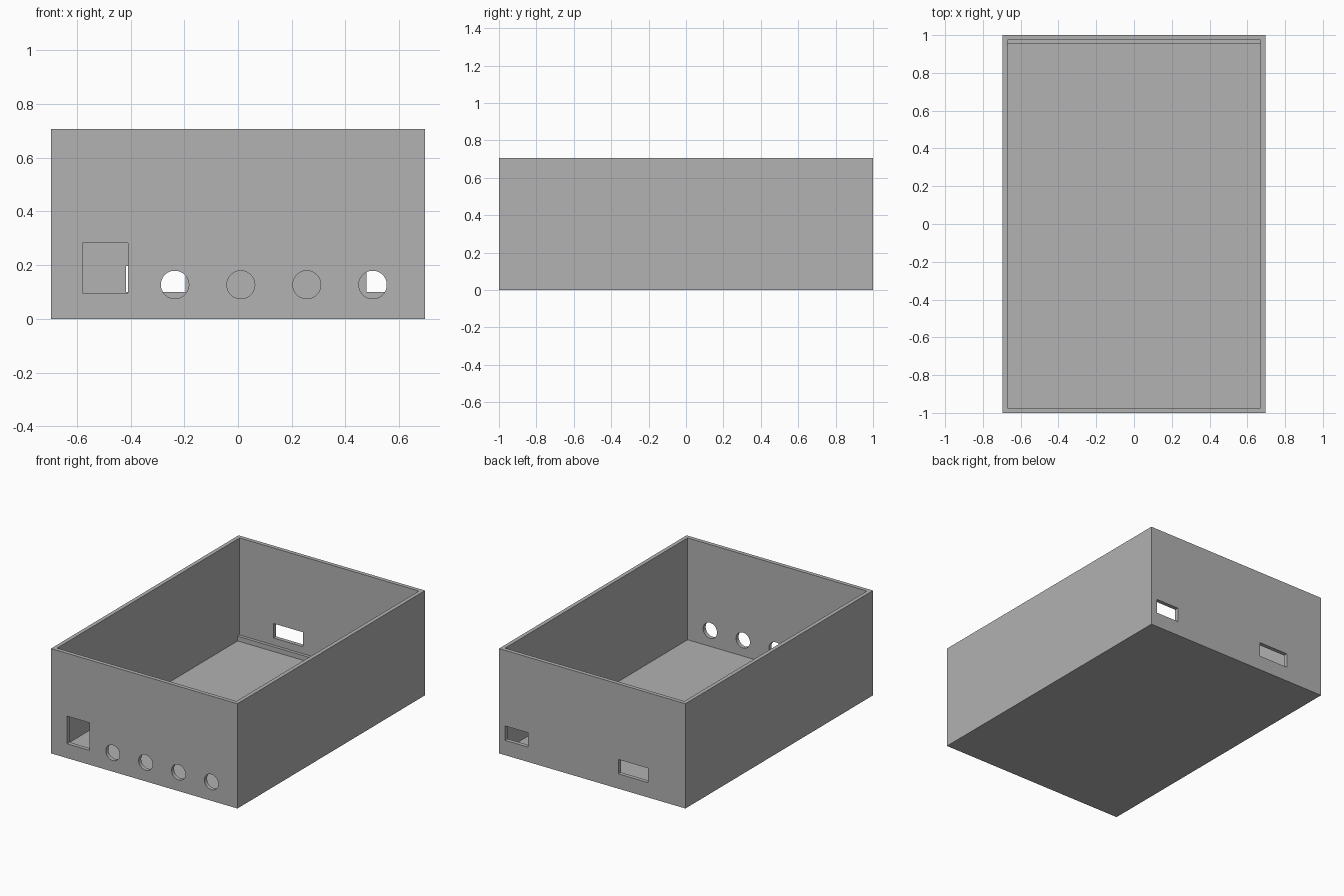
import bpy
import math
from mathutils import Matrix

default = bpy.data.objects.get("Cube")
if default:
    bpy.data.objects.remove(default, do_unlink=True)

# Overall dimensions
HALF_X, HALF_Y, HEIGHT = 0.696, 1.0, 0.707
WALL, FLOOR = 0.027, 0.02

grey = bpy.data.materials.new("plain_grey")
grey.use_nodes = True
colour = (0.445, 0.445, 0.445, 1)
grey.diffuse_color = colour
grey.node_tree.nodes["Principled BSDF"].inputs["Base Color"].default_value = colour


def box(name, x, y, z):
    """Box from (min, max) ranges on each axis."""
    bpy.ops.mesh.primitive_cube_add(size=1)
    ob = bpy.context.object
    ob.name = name
    size = [r[1] - r[0] for r in (x, y, z)]
    mid = [(r[0] + r[1]) / 2 for r in (x, y, z)]
    ob.data.transform(Matrix.Translation(mid) @ Matrix.Diagonal((*size, 1)))
    ob.data.materials.append(grey)
    return ob


def round_cutter(name, x, y, z, radius):
    """Cylinder lying along the y axis."""
    bpy.ops.mesh.primitive_cylinder_add(vertices=48, radius=radius, depth=0.2)
    ob = bpy.context.object
    ob.name = name
    turn = Matrix.Rotation(math.pi / 2, 4, "X")
    ob.data.transform(Matrix.Translation((x, y, z)) @ turn)
    ob.data.materials.append(grey)
    return ob


def cut(target, cutter):
    """Subtract the cutter from the target and delete the cutter."""
    mod = target.modifiers.new("cut", "BOOLEAN")
    mod.operation = "DIFFERENCE"
    mod.solver = "EXACT"
    mod.object = cutter
    bpy.context.view_layer.objects.active = target
    bpy.ops.object.modifier_apply(modifier=mod.name)
    bpy.data.objects.remove(cutter, do_unlink=True)


# Open-topped case
case = box("case_body", (-HALF_X, HALF_X), (-HALF_Y, HALF_Y), (0, HEIGHT))
inner_x, inner_y = HALF_X - WALL, HALF_Y - WALL
cut(case, box("cavity", (-inner_x, inner_x), (-inner_y, inner_y), (FLOOR, 1)))

# Front wall: square opening and a row of four round holes
front = (-HALF_Y - 0.1, -HALF_Y + 0.1)
cut(case, box("square_opening", (-0.578, -0.41), front, (0.097, 0.283)))
for i in range(4):
    cut(case, round_cutter("round_hole", -0.235 + i * 0.2455, -HALF_Y, 0.127, 0.052))

# Back wall: two rectangular ports
back = (HALF_Y - 0.1, HALF_Y + 0.1)
for x_range in ((-0.416, -0.195), (0.479, 0.651)):
    cut(case, box("port_opening", x_range, back, (0.1, 0.197)))

# Low ledge along the inside of the back wall
box("back_ledge", (-inner_x - 0.01, inner_x + 0.01),
    (inner_y - 0.021, inner_y + 0.01), (FLOOR - 0.01, 0.052))
